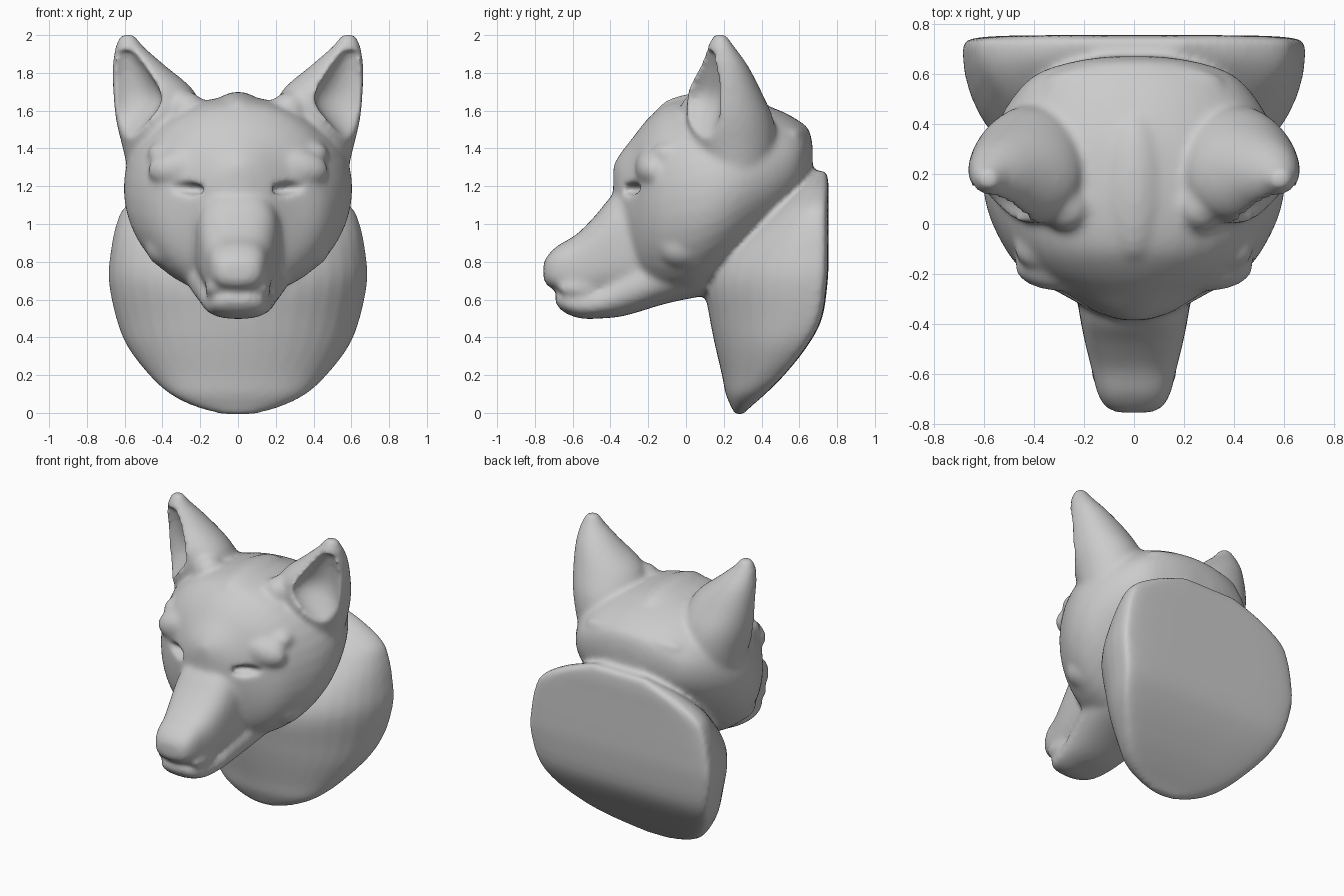
import bpy, bmesh, math
from mathutils import Matrix

if "Cube" in bpy.data.objects:
    bpy.data.objects.remove(bpy.data.objects["Cube"])


def spow(v, e):
    return math.copysign(abs(v) ** e, v)


def skin(bm, rings):
    # Bridge equal-length rings of points into a closed solid
    vs = [[bm.verts.new(p) for p in r] for r in rings]
    n = len(vs[0])
    for a, b in zip(vs, vs[1:]):
        for i in range(n):
            j = (i + 1) % n
            bm.faces.new((a[i], a[j], b[j], b[i]))
    bm.faces.new(vs[0][::-1])
    bm.faces.new(vs[-1])


def smooth_rows(rows, k=4):
    # Catmull-Rom interpolation through the section table
    out = []
    for i in range(len(rows) - 1):
        p = [rows[max(0, min(len(rows) - 1, i + d))] for d in (-1, 0, 1, 2)]
        for s in range(k):
            t = s / k
            out.append([0.5 * (2 * b + (c - a) * t + (2 * a - 5 * b + 4 * c - d) * t * t
                               + (3 * b - a - 3 * c + d) * t ** 3) for a, b, c, d in zip(*p)])
    return out + [list(rows[-1])]


ANG = [2 * math.pi * i / 40 for i in range(40)]


def loft_y(bm, rows, n=2.0):
    # rows: y, half width, top z, bottom z
    e = 2 / n
    skin(bm, [[(w * spow(math.cos(a), e), y, (t + b) / 2 + (t - b) / 2 * spow(math.sin(a), e))
               for a in ANG] for y, w, t, b in smooth_rows(rows)])


def loft_z(bm, rows, side, rot):
    # rows: z, centre x, centre y, long radius, short radius; rot turns the ellipse
    c, s = math.cos(rot), math.sin(rot)
    skin(bm, [[(side * (cx + c * rx * math.cos(a) - s * ry * math.sin(a)),
                cy + s * rx * math.cos(a) + c * ry * math.sin(a), z) for a in ANG]
              for z, cx, cy, rx, ry in smooth_rows(rows)])


def blob(bm, c, r, rot=0.0):
    m = Matrix.Translation(c) @ Matrix.Rotation(rot, 4, 'Y') @ Matrix.Diagonal((*r, 1))
    bmesh.ops.create_uvsphere(bm, u_segments=24, v_segments=14, radius=1, matrix=m)


def finish(bm, name):
    bmesh.ops.recalc_face_normals(bm, faces=bm.faces)
    me = bpy.data.meshes.new(name)
    bm.to_mesh(me)
    bm.free()
    ob = bpy.data.objects.new(name, me)
    bpy.context.collection.objects.link(ob)
    return ob


def sculpt(ob, voxel, iters, cutter):
    # Fuse overlapping solids, carve, then soften
    def remesh():
        m = ob.modifiers.new("fuse", 'REMESH')
        m.mode, m.voxel_size, m.use_smooth_shade = 'VOXEL', voxel, True
    remesh()
    b = ob.modifiers.new("carve", 'BOOLEAN')
    b.operation, b.object = 'DIFFERENCE', cutter
    remesh()
    s = ob.modifiers.new("soften", 'SMOOTH')
    s.factor, s.iterations = 0.5, iters
    bpy.ops.object.select_all(action='DESELECT')
    ob.select_set(True)
    bpy.context.view_layer.objects.active = ob
    bpy.ops.object.convert(target='MESH')
    bpy.ops.object.shade_smooth()


bust = bmesh.new()
# Skull
loft_y(bust, [(-.385, .05, 1.31, 1.12), (-.35, .16, 1.37, .97), (-.28, .29, 1.46, .76),
              (-.2, .43, 1.56, .66), (-.1, .515, 1.64, .62), (.05, .585, 1.67, .63),
              (.2, .605, 1.67, .72), (.35, .57, 1.65, .85), (.5, .49, 1.60, .98),
              (.6, .39, 1.545, 1.11), (.65, .24, 1.50, 1.22), (.67, .1, 1.42, 1.3)], 2.1)
# Upper muzzle
loft_y(bust, [(-.755, .06, .79, .71), (-.735, .11, .83, .675), (-.68, .145, .885, .645),
              (-.58, .17, .945, .60), (-.48, .195, 1.045, .60), (-.38, .215, 1.16, .60),
              (-.25, .235, 1.22, .6), (0, .26, 1.2, .62)], 2.7)
# Lower jaw
loft_y(bust, [(-.69, .07, .625, .58), (-.65, .13, .64, .535), (-.56, .165, .65, .50),
              (-.45, .19, .68, .50), (-.32, .22, .78, .515), (-.1, .28, .9, .58),
              (.1, .3, 1.0, .62)], 2.3)
# Crown ridge and hind ridge
blob(bust, (0, .15, 1.60), (.13, .3, .1))
blob(bust, (0, .56, 1.47), (.36, .09, .07))

cut = bmesh.new()
for s in (1, -1):
    # Ears
    loft_z(bust, [(1.28, .43, .27, .15, .17), (1.4, .425, .27, .18, .21),
                  (1.55, .42, .235, .225, .23), (1.7, .445, .205, .22, .19),
                  (1.84, .525, .20, .14, .125), (1.94, .575, .185, .075, .07),
                  (2.005, .583, .18, .035, .03)], s, .4)
    # Inner ear root, brows, brow points, cheeks and lips
    blob(bust, (s * .27, .07, 1.6), (.1, .1, .1))
    blob(bust, (s * .28, -.17, 1.30), (.2, .1, .11), s * .12)
    blob(bust, (s * .39, -.09, 1.37), (.09, .09, .07))
    blob(bust, (s * .35, -.02, .88), (.14, .14, .12))
    blob(bust, (s * .125, -.55, .66), (.05, .13, .05))
    # Ear hollows and eye sockets
    loft_z(cut, [(1.42, .64, .09, .03, .03), (1.52, .60, .08, .11, .075),
                 (1.66, .545, .07, .15, .115), (1.8, .57, .095, .105, .085),
                 (1.92, .60, .115, .04, .04)], s, .5)
    blob(cut, (s * .29, -.30, 1.19), (.13, .07, .035), s * -.1)

# Neck: rounded front, flat back with arched top, slanted underside
rings = []
for z, w, yf, yb in smooth_rows([
        (-.01, .08, .26, .30), (.03, .22, .24, .34), (.1, .36, .21, .42), (.2, .47, .19, .52),
        (.35, .585, .155, .64), (.5, .645, .125, .72), (.7, .685, .10, .75),
        (.85, .675, .17, .755), (1.0, .645, .32, .755), (1.1, .59, .44, .755),
        (1.2, .42, .56, .755), (1.28, .2, .66, .745)]):
    d = min(.06, (yb - yf) * .3)
    rings.append([(w * (math.cos(a) if math.sin(a) < 0 else spow(math.cos(a), .35)),
                   yb - d + (d * spow(math.sin(a), .35) if math.sin(a) > 0
                             else (yb - d - yf) * math.sin(a)), z) for a in ANG])
skin(bust, rings)

cutter = finish(cut, "hollow_cutter")
cutter.hide_render = True
sculpt(finish(bust, "animal_bust"), .015, 11, cutter)
bpy.data.objects.remove(cutter)
